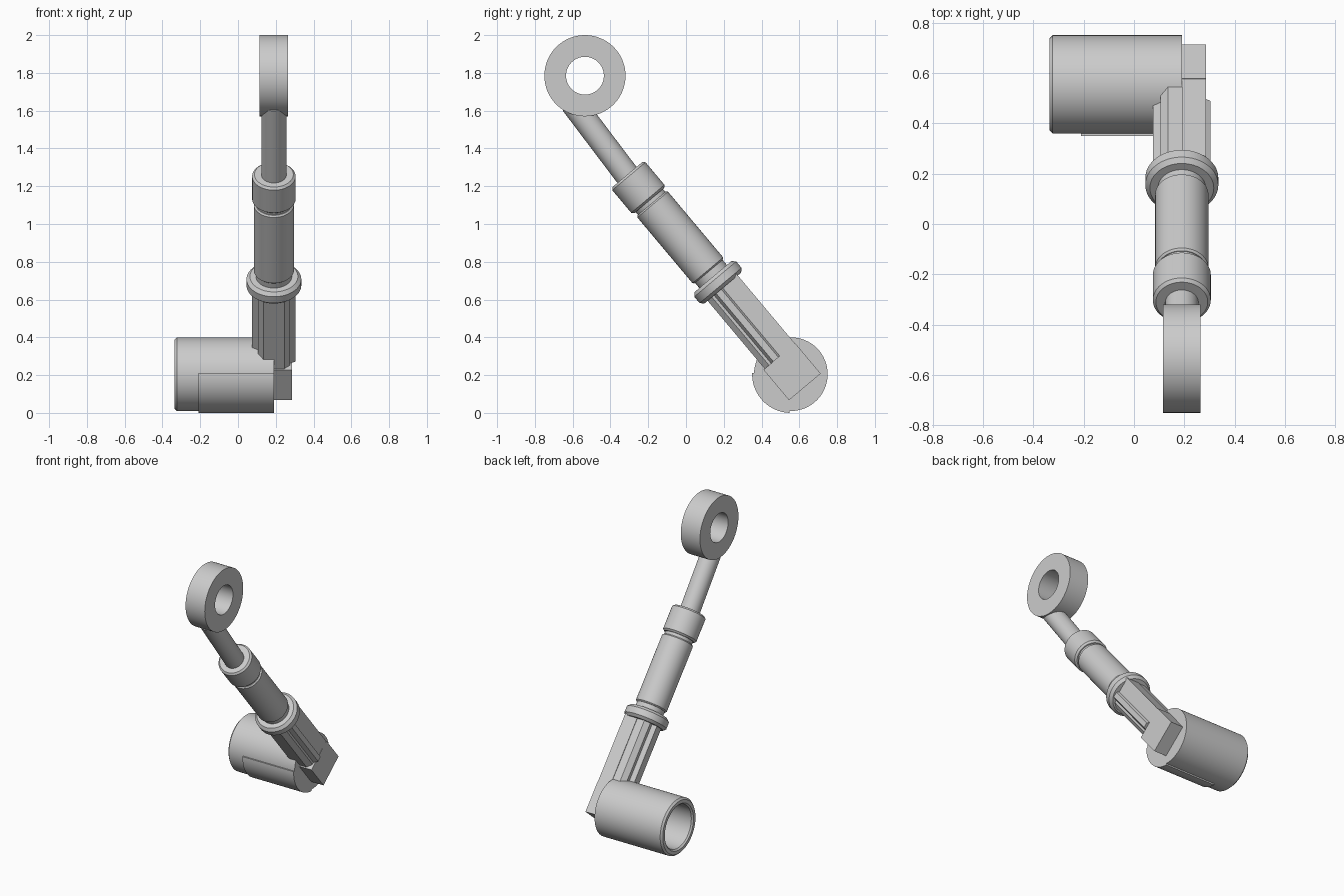
import bpy, bmesh
from math import cos, sin, pi, radians
from mathutils import Matrix, Vector

cube = bpy.data.objects.get("Cube")
if cube:
    bpy.data.objects.remove(cube, do_unlink=True)

grey = bpy.data.materials.new("plain_grey")
grey.use_nodes = True
colour = (0.6, 0.6, 0.6, 1)
grey.diffuse_color = colour
grey.node_tree.nodes["Principled BSDF"].inputs["Base Color"].default_value = colour


def frame(origin, direction):
    """Matrix with local z along direction and local x along world x."""
    z = Vector(direction).normalized()
    x = Vector((1, 0, 0))
    m = Matrix((x, z.cross(x), z)).transposed().to_4x4()
    m.translation = origin
    return m


def finish(name, bm, matrix):
    bmesh.ops.recalc_face_normals(bm, faces=bm.faces)
    mesh = bpy.data.meshes.new(name)
    bm.to_mesh(mesh)
    bm.free()
    mesh.transform(matrix)
    mesh.materials.append(grey)
    ob = bpy.data.objects.new(name, mesh)
    bpy.context.collection.objects.link(ob)
    bpy.ops.object.select_all(action='DESELECT')
    ob.select_set(True)
    bpy.context.view_layer.objects.active = ob
    bpy.ops.object.shade_smooth_by_angle(angle=radians(35))
    return ob


def lathe(name, profile, matrix, closed=False, steps=64):
    """Spin (radius, height) points about local z."""
    bm = bmesh.new()
    verts = [bm.verts.new((r, 0, h)) for r, h in profile]
    loop = verts + verts[:1] if closed else verts
    edges = [bm.edges.new(pair) for pair in zip(loop, loop[1:])]
    bmesh.ops.spin(bm, geom=verts + edges, cent=(0, 0, 0), axis=(0, 0, 1),
                   angle=2 * pi, steps=steps)
    bmesh.ops.remove_doubles(bm, verts=bm.verts, dist=0.0001)
    return finish(name, bm, matrix)


def collar(name, radius, start, end, bevel, matrix):
    return lathe(name, [(0, start), (radius - bevel, start), (radius, start + bevel),
                        (radius, end - bevel), (radius - bevel, end), (0, end)], matrix)


def extrude(name, outline, start, end, matrix):
    """Extrude a flat outline along local z."""
    bm = bmesh.new()
    face = bm.faces.new([bm.verts.new((x, y, start)) for x, y in outline])
    new = bmesh.ops.extrude_face_region(bm, geom=[face])["geom"]
    bmesh.ops.translate(bm, vec=(0, 0, end - start),
                        verts=[v for v in new if isinstance(v, bmesh.types.BMVert)])
    return finish(name, bm, matrix)


CENTRE = 0.19
arm = frame((CENTRE, -0.31, 1.262), (0, 0.643, -0.766))
across = frame((0, 0, 0), (0, 0, 1)) @ Matrix.Rotation(pi / 2, 4, 'Y')

# Eye ring at the top
lathe("eye_ring", [(0.1, -0.075), (0.215, -0.075), (0.215, 0.075), (0.1, 0.075)],
      Matrix.Translation((CENTRE, -0.535, 1.785)) @ across, closed=True)

# Thin rod running into the side of the ring
rod_top, rod_end = Vector((CENTRE, -0.6, 1.64)), Vector((CENTRE, -0.29, 1.23))
rod = frame(rod_top, rod_end - rod_top)
collar("rod", 0.066, 0, (rod_end - rod_top).length, 0.002, rod)

# Telescoping tube and its collars
collar("upper_collar", 0.115, 0, 0.18, 0.012, arm)
collar("upper_neck", 0.095, 0.17, 0.22, 0.001, arm)
collar("main_tube", 0.106, 0.2, 0.67, 0.008, arm)
collar("lower_neck", 0.095, 0.66, 0.72, 0.001, arm)
collar("lower_collar", 0.145, 0.705, 0.785, 0.018, arm)

# Ribbed lower body, with a flat strap on one side
body = [(0, .1), (-.055, .1), (-.085, .07), (-.085, .045), (-.115, .03),
        (-.115, -.03), (-.085, -.045), (-.085, -.07), (-.055, -.105),
        (.055, -.105), (.085, -.075), (.085, -.06), (.114, -.045),
        (.114, -.01), (.095, 0), (.095, .1)]
extrude("ribbed_body", [(x, -n) for x, n in body], 0.77, 1.255, arm)
extrude("strap", [(0, -.104), (.096, -.104), (.096, 0), (0, 0)], 0.77, 1.3, arm)
extrude("end_block", [(0, -.106), (.097, -.106), (.097, .113), (0, .113)],
        1.255, 1.465, arm)

# Open barrel at the foot, bored from one end
hub = Matrix.Translation((0, 0.555, 0.205)) @ across
lathe("barrel", [(0, 0.07), (0.15, 0.07), (0.15, -0.325), (0.16, -0.335),
                 (0.183, -0.335), (0.195, -0.323), (0.195, 0.19), (0, 0.19)], hub)

# Slightly raised quarter band on the lower front of the barrel
angles = [radians(178 + 90 * i / 20) for i in range(21)]
band = [(r * sin(-a), r * cos(a)) for r, order in ((0.205, 1), (0.185, -1))
        for a in angles[::order]]
extrude("raised_band", [(y_, z_) for y_, z_ in
                        [(-(-s), c) for s, c in band]], -0.21, 0.19, hub)
